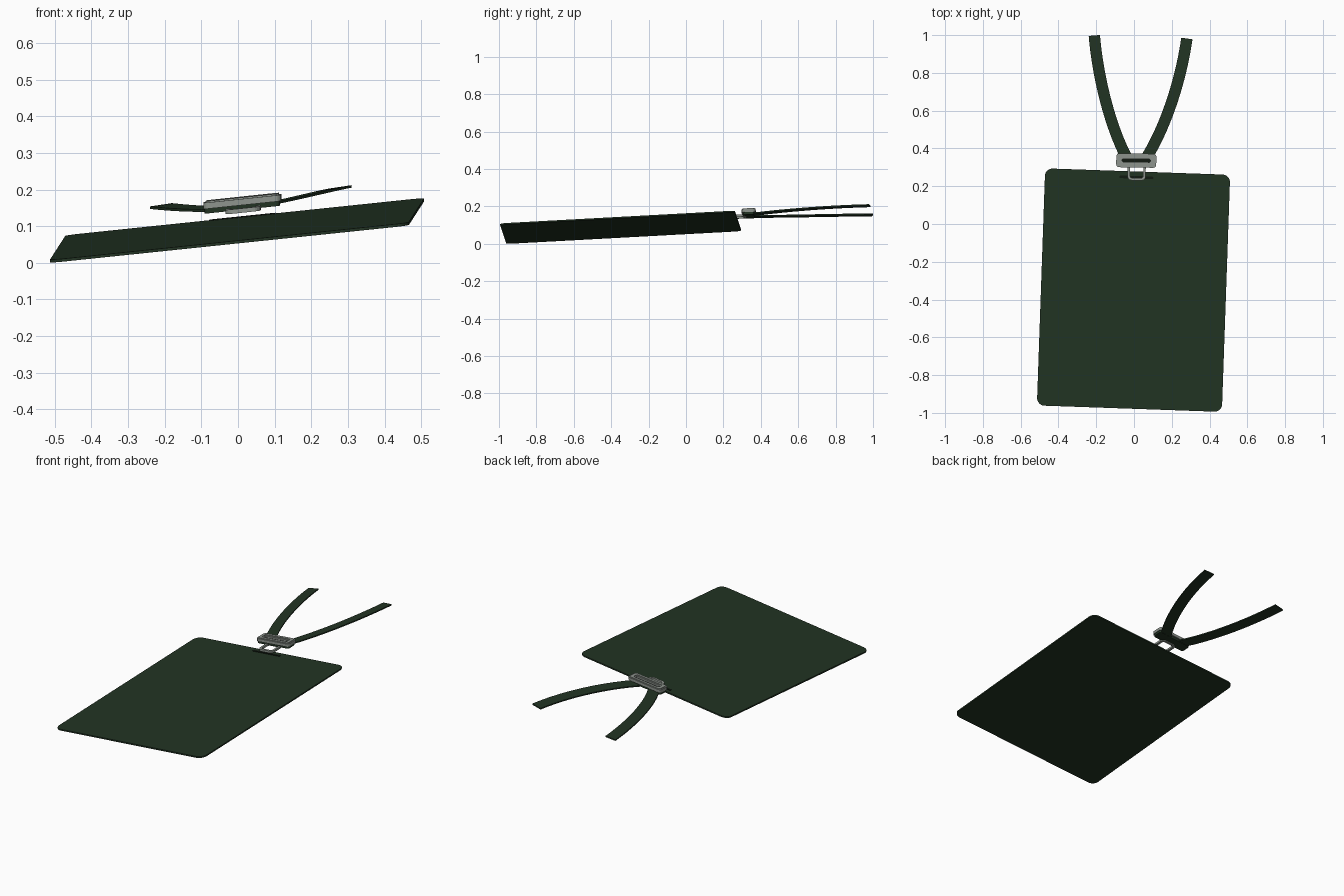
import bpy, bmesh, math
from mathutils import Vector, Matrix

if "Cube" in bpy.data.objects:
    bpy.data.objects.remove(bpy.data.objects["Cube"])


def material(name, rgb):
    m = bpy.data.materials.new(name)
    m.diffuse_color = (*rgb, 1)
    m.use_nodes = True
    m.node_tree.nodes["Principled BSDF"].inputs["Base Color"].default_value = m.diffuse_color
    return m


GREEN = material("dark green", (0.016, 0.034, 0.017))
DARK = material("shadow green", (0.006, 0.010, 0.006))
GREY = material("metal grey", (0.27, 0.30, 0.27))


def finish(bm, name, mat):
    bmesh.ops.recalc_face_normals(bm, faces=bm.faces)
    me = bpy.data.meshes.new(name)
    bm.to_mesh(me)
    bm.free()
    ob = bpy.data.objects.new(name, me)
    me.materials.append(mat)
    bpy.context.collection.objects.link(ob)
    return ob


def rounded(w, h, r, n=5):
    """Outline of a rounded rectangle."""
    pts = []
    for k, (sx, sy) in enumerate(((1, 1), (-1, 1), (-1, -1), (1, -1))):
        for i in range(n + 1):
            a = math.pi / 2 * (k + i / n)
            pts.append((sx * (w / 2 - r) + r * math.cos(a),
                        sy * (h / 2 - r) + r * math.sin(a)))
    return pts


def frame(centre, turn, slope):
    """Place flat local shapes on a sloped plane, keeping their plan size."""
    rot = Matrix.Rotation(math.radians(turn), 3, 'Z')

    def place(x, y, z):
        p = rot @ Vector((x, y, z))
        p.z += slope[0] * p.x + slope[1] * p.y
        return p + Vector(centre)
    return place


def plate(name, mat, place, outer, z0, z1, inner=None, at=(0, 0)):
    """Slab with an optional hole whose outline has as many points."""
    bm = bmesh.new()

    def loop(pts, z):
        return [bm.verts.new(place(x + at[0], y + at[1], z)) for x, y in pts]

    def bridge(a, b):
        for i in range(len(a)):
            j = (i + 1) % len(a)
            bm.faces.new((a[i], a[j], b[j], b[i]))
    lo, hi = loop(outer, z0), loop(outer, z1)
    bridge(lo, hi)
    if inner:
        ilo, ihi = loop(inner, z0), loop(inner, z1)
        bridge(ilo, ihi)
        bridge(lo, ilo)
        bridge(hi, ihi)
    else:
        bm.faces.new(lo)
        bm.faces.new(hi)
    return finish(bm, name, mat)


def strap(name, ctrl, width=0.06, thick=0.007, tilt=0.15, steps=20):
    """Ribbon swept along a cubic curve seen from above."""
    bm = bmesh.new()
    a, b, c, d = map(Vector, ctrl)
    rows = []
    for i in range(steps + 1):
        t = i / steps
        u = 1 - t
        p = u**3 * a + 3 * u * u * t * b + 3 * u * t * t * c + t**3 * d
        v = u * u * (b - a) + 2 * u * t * (c - b) + t * t * (d - c)
        side = Vector((v.y, -v.x, 0)).normalized() * width / 2
        side.z = tilt * side.x
        up = Vector((0, 0, thick / 2))
        rows.append([bm.verts.new(q) for q in
                     (p - side - up, p + side - up, p + side + up, p - side + up)])
    for r, s in zip(rows, rows[1:]):
        for i in range(4):
            j = (i + 1) % 4
            bm.faces.new((r[i], r[j], s[j], s[i]))
    bm.faces.new(rows[0])
    bm.faces.new(rows[-1])
    ob = finish(bm, name, GREEN)
    for o in bpy.context.selected_objects:
        o.select_set(False)
    ob.select_set(True)
    bpy.context.view_layer.objects.active = ob
    bpy.ops.object.shade_smooth_by_angle(angle=math.radians(30))
    return ob


# Card and the dark slot near its back edge
card = frame((-0.0025, -0.35, 0.0925), -2, (0.106, 0.0505))
plate("card", GREEN, card, rounded(0.98, 1.256, 0.04, 8), -0.008, 0)
plate("card_slot", DARK, card, rounded(0.18, 0.014, 0.006), -0.001, 0.003, at=(-0.006, 0.597))

# Buckle: slotted body, raised rim, strap bed and loop
buckle = frame((0.012, 0.336, 0.170), -1, (0.106, 0.04))
plate("buckle_body", GREY, buckle, rounded(0.212, 0.074, 0.016), -0.011, 0.006,
      rounded(0.15, 0.016, 0.006))
plate("buckle_rim", GREY, buckle, rounded(0.200, 0.064, 0.014), 0.006, 0.010,
      rounded(0.164, 0.034, 0.008))
plate("buckle_slot_floor", DARK, buckle, rounded(0.152, 0.018, 0.006), -0.010, -0.006)
plate("strap_bed", GREEN, buckle, rounded(0.205, 0.060, 0.012), -0.024, -0.011)
plate("buckle_loop", GREY, buckle, rounded(0.096, 0.094, 0.022), -0.029, -0.017,
      rounded(0.070, 0.068, 0.012), at=(0.003, -0.058))

# Two straps spreading from the buckle
strap("left_strap", ((-0.035, 0.345, 0.147), (-0.12, 0.50, 0.145),
                     (-0.19, 0.76, 0.153), (-0.21, 0.998, 0.155)))
strap("right_strap", ((0.062, 0.345, 0.156), (0.16, 0.50, 0.176),
                      (0.245, 0.74, 0.198), (0.280, 0.982, 0.204)))
